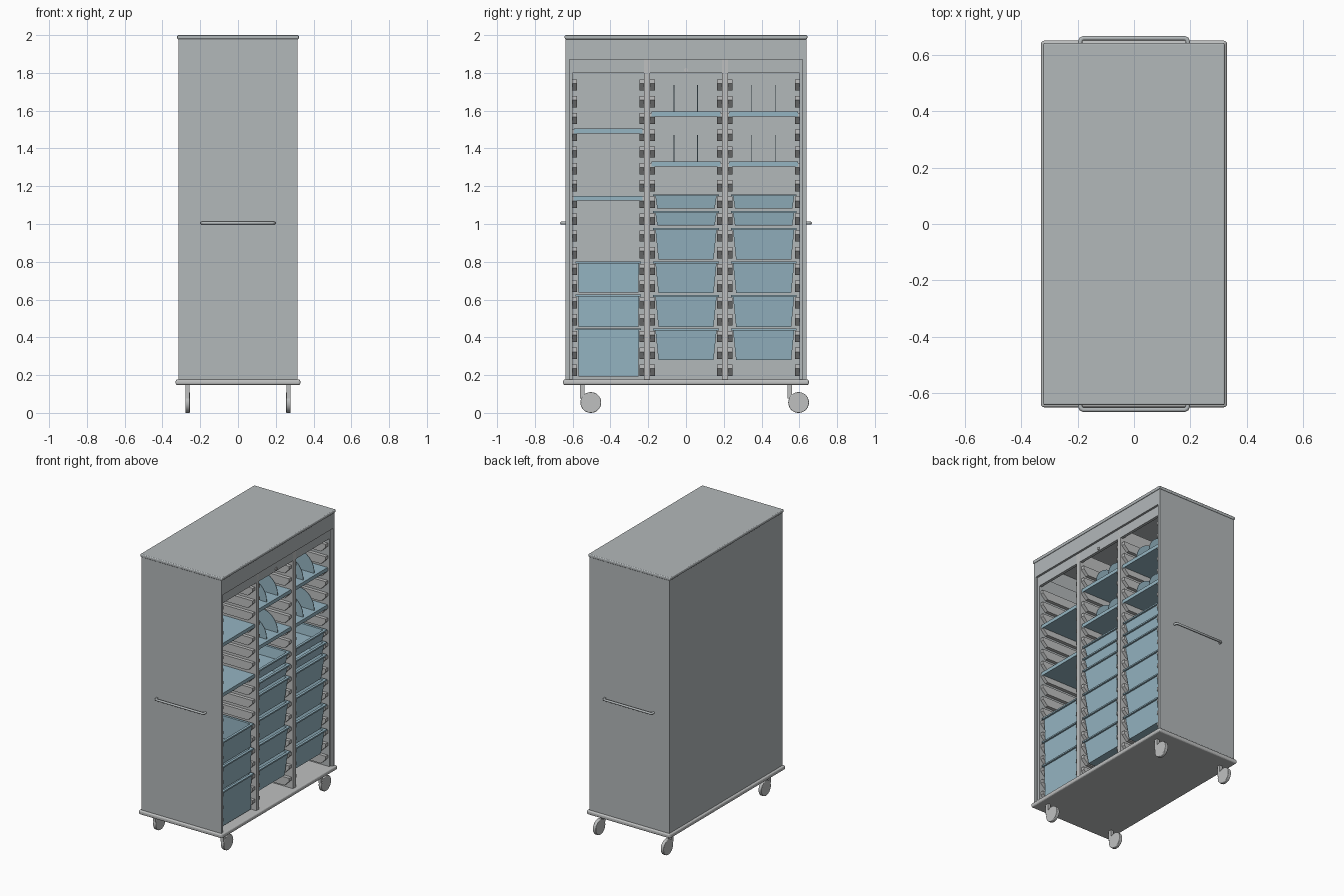
import bpy, bmesh, math
from mathutils import Vector

if "Cube" in bpy.data.objects:
    bpy.data.objects.remove(bpy.data.objects["Cube"], do_unlink=True)


def material(name, rgb):
    m = bpy.data.materials.new(name)
    m.use_nodes = True
    m.diffuse_color = (*rgb, 1)
    m.node_tree.nodes["Principled BSDF"].inputs["Base Color"].default_value = (*rgb, 1)
    return m


GREY = material("cabinet grey", (0.45, 0.48, 0.49))
PALE = material("fittings grey", (0.52, 0.53, 0.53))
BLUE = material("tray blue", (0.30, 0.46, 0.54))


def finish(bm, name, mat, bevel=0, smooth=False):
    bmesh.ops.recalc_face_normals(bm, faces=bm.faces)
    mesh = bpy.data.meshes.new(name)
    bm.to_mesh(mesh)
    bm.free()
    mesh.materials.append(mat)
    ob = bpy.data.objects.new(name, mesh)
    bpy.context.collection.objects.link(ob)
    if bevel:
        mod = ob.modifiers.new("Bevel", "BEVEL")
        mod.width, mod.segments = bevel, 3
    if smooth:
        bpy.ops.object.select_all(action="DESELECT")
        ob.select_set(True)
        bpy.context.view_layer.objects.active = ob
        bpy.ops.object.shade_smooth_by_angle(angle=math.radians(40))
    return ob


def box(name, x, y, z, mat=GREY, bevel=0):
    bm = bmesh.new()
    bmesh.ops.create_cube(bm, size=1)
    for v in bm.verts:
        v.co = [lo + (c + 0.5) * (hi - lo) for c, (lo, hi) in zip(v.co, (x, y, z))]
    return finish(bm, name, mat, bevel)


def add_plate(bm, outline, y0, y1):
    """Extrude an x-z outline along y."""
    face = bm.faces.new([bm.verts.new((x, y0, z)) for x, z in outline])
    new = bmesh.ops.extrude_face_region(bm, geom=[face])["geom"]
    bmesh.ops.translate(bm, vec=(0, y1 - y0, 0),
                        verts=[g for g in new if isinstance(g, bmesh.types.BMVert)])


def add_cylinder(bm, a, b, r, segments=32):
    a, b = Vector(a), Vector(b)
    new = bmesh.ops.create_cone(bm, cap_ends=True, segments=segments, radius1=r,
                                radius2=r, depth=(b - a).length)["verts"]
    turn = Vector((0, 0, 1)).rotation_difference(b - a).to_matrix()
    for v in new:
        v.co = turn @ v.co + (a + b) / 2


def tray(name, yc, top, depth, half, taper):
    """Open tray: outer wall, overhanging rim, inner wall and floor."""
    bot, t = top - depth, 0.006
    levels = [(half - taper, 0.28 - taper, bot), (half, 0.28, top - 0.01),
              (half + 0.012, 0.292, top - 0.01), (half + 0.012, 0.292, top),
              (half - t, 0.274, top), (half - taper - t, 0.274 - taper, bot + t)]
    bm = bmesh.new()
    rings = [[bm.verts.new((sx * hx, yc + sy * hy, z))
              for sx, sy in ((-1, -1), (1, -1), (1, 1), (-1, 1))] for hy, hx, z in levels]
    for a, b in zip(rings, rings[1:]):
        for i in range(4):
            j = (i + 1) % 4
            bm.faces.new((a[i], a[j], b[j], b[i]))
    bm.faces.new(rings[0])
    bm.faces.new(rings[-1])
    return finish(bm, name, BLUE)


# Carcass
box("back_panel", (-0.315, -0.3), (-0.637, 0.637), (0.17, 1.98))
for side, s in (("left", 1), ("right", -1)):
    y = sorted((s * 0.618, s * 0.637))
    tag = "back" if s > 0 else "front"
    box(tag + "_end_panel", (-0.3, 0.315), y, (0.17, 1.98))
    box(tag + "_inner_lining", (-0.3, 0.3), sorted((s * 0.6, s * 0.618)), (0.17, 1.87))
    box(tag + "_divider_panel", (-0.3, 0.3), sorted((s * 0.19, s * 0.222)), (0.17, 1.87), PALE)
box("top_cap", (-0.322, 0.322), (-0.642, 0.642), (1.978, 2.0), GREY, 0.006)
box("base_plinth", (-0.33, 0.33), (-0.65, 0.65), (0.147, 0.177), PALE, 0.01)
box("header", (0.295, 0.315), (-0.618, 0.618), (1.87, 1.98))
box("shutter_edge", (0.28, 0.3), (-0.6, 0.6), (1.8, 1.87))
bm = bmesh.new()
add_cylinder(bm, (0.3, 0, 1.815), (0.306, 0, 1.815), 0.011, 20)
finish(bm, "lock", PALE, 0, True)

# Runners on both walls of each column
PITCH = 0.0888
for col, yc in (("front", -0.411), ("middle", 0), ("back", 0.411)):
    bm = bmesh.new()
    for k in range(18):
        z = 1.766 - k * PITCH
        outline = [(-0.28, z), (0.288, z), (0.288, z - 0.022),
                   (0.25, z - 0.06), (-0.28, z - 0.06)]
        for s in (-1, 1):
            add_plate(bm, outline, yc + s * 0.19, yc + s * 0.165)
    finish(bm, col + "_runners", PALE)

# Trays
for i, (top, depth) in enumerate(((0.802, 0.165), (0.626, 0.17), (0.448, 0.255))):
    tray(f"deep_bin_{i + 1}", -0.411, top, depth, 0.162, 0.003)
for col, yc in (("middle", 0), ("back", 0.411)):
    for i, (top, depth) in enumerate(((1.157, 0.075), (1.068, 0.075), (0.979, 0.168),
                                      (0.802, 0.168), (0.624, 0.168), (0.447, 0.168))):
        tray(f"{col}_tray_{i + 1}", yc, top, depth, 0.162, 0.016 if depth > 0.1 else 0.01)

# Shelves, with round-topped upright separators in two columns
for z in (1.48, 1.124):
    box("plain_shelf", (-0.29, 0.29), (-0.593, -0.229), (z, z + 0.025), BLUE)
for col, yc in (("middle", 0), ("back", 0.411)):
    for z in (1.57, 1.305):
        box(col + "_shelf", (-0.29, 0.29), (yc - 0.183, yc + 0.183), (z, z + 0.025), BLUE)
        z += 0.025
        arc = [math.pi / 2 * i / 10 for i in range(11)]
        outline = [(0.14 + 0.13 * math.cos(a), z + 0.01 + 0.13 * math.sin(a)) for a in arc]
        outline += [(-0.07 - 0.13 * math.sin(a), z + 0.01 + 0.13 * math.cos(a)) for a in arc]
        outline += [(-0.2, z), (0.27, z)]
        bm = bmesh.new()
        for dy in (-0.063, 0.061):
            add_plate(bm, outline, yc + dy - 0.002, yc + dy + 0.002)
        finish(bm, col + "_separators", BLUE)

# Push handles: bent tubes on both ends
for tag, s in (("front", -1), ("back", 1)):
    curve = bpy.data.curves.new(tag + "_handle", "CURVE")
    curve.dimensions = "3D"
    curve.bevel_depth, curve.bevel_resolution = 0.008, 3
    curve.use_fill_caps = True
    pts = [(-0.191, 0.63), (-0.191, 0.648), (-0.187, 0.655), (-0.18, 0.659)]
    pts += [(-x, y) for x, y in reversed(pts)]
    spline = curve.splines.new("POLY")
    spline.points.add(len(pts) - 1)
    for p, (x, y) in zip(spline.points, pts):
        p.co = (x, s * y, 1.005, 1)
    curve.materials.append(GREY)
    bpy.context.collection.objects.link(bpy.data.objects.new(tag + "_handle", curve))

# Casters: stem, slanted arm and wheel
for sx, side in ((1, "left"), (-1, "right")):
    for y, tag in ((-0.55, "front"), (0.55, "back")):
        x = sx * 0.267
        box(f"{tag}_{side}_caster_stem", (x - 0.011, x + 0.011), (y - 0.012, y + 0.012),
            (0.075, 0.15), PALE)
        bm = bmesh.new()
        add_cylinder(bm, (x - 0.012, y + 0.046, 0.055), (x + 0.012, y + 0.046, 0.055), 0.055)
        finish(bm, f"{tag}_{side}_caster_wheel", PALE, 0.004, True)
